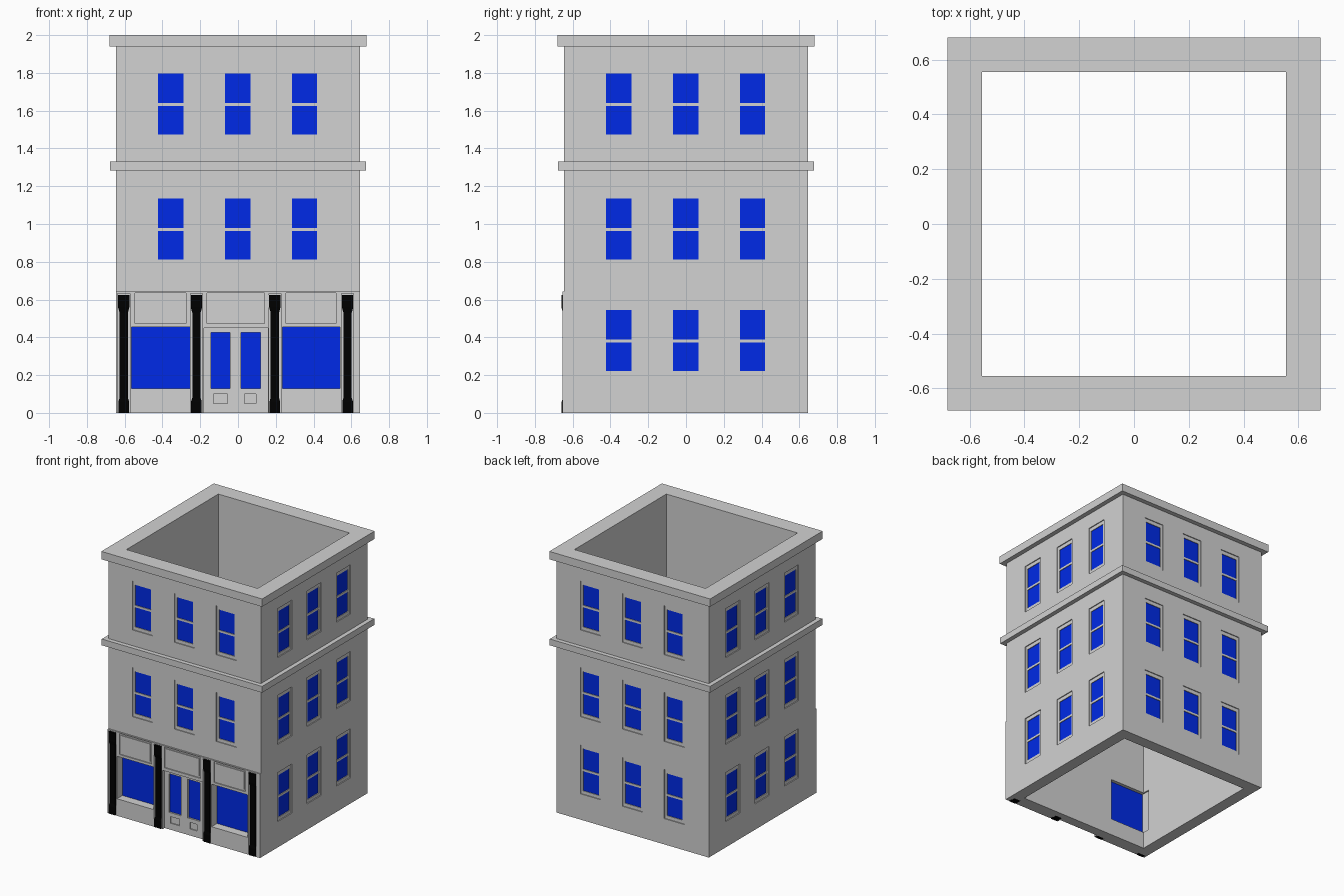
import bpy, bmesh
from mathutils import Matrix
from math import pi

if "Cube" in bpy.data.objects:
    bpy.data.objects.remove(bpy.data.objects["Cube"])


def material(name, rgb):
    m = bpy.data.materials.new(name)
    m.diffuse_color = (*rgb, 1)
    m.use_nodes = True
    m.node_tree.nodes["Principled BSDF"].inputs["Base Color"].default_value = m.diffuse_color
    return m


STONE = material("stone grey", (0.645, 0.645, 0.645))
GLASS = material("window blue", (0.0, 0.023, 0.8))
IRON = material("iron black", (0.0, 0.0, 0.0))


def add_box(bm, b, turn=0):
    """b = x0, x1, y0, y1, z0, z1; turn = quarter turns about z."""
    x0, x1, y0, y1, z0, z1 = b
    m = (Matrix.Rotation(turn * pi / 2, 4, 'Z')
         @ Matrix.Translation(((x0 + x1) / 2, (y0 + y1) / 2, (z0 + z1) / 2))
         @ Matrix.Diagonal((x1 - x0, y1 - y0, z1 - z0, 1)))
    bmesh.ops.create_cube(bm, size=1, matrix=m)


def finish(name, bm, mat):
    bmesh.ops.recalc_face_normals(bm, faces=bm.faces)
    me = bpy.data.meshes.new(name)
    bm.to_mesh(me)
    bm.free()
    ob = bpy.data.objects.new(name, me)
    bpy.context.collection.objects.link(ob)
    if mat:
        me.materials.append(mat)
    return ob


def boxes(name, items, mat):
    bm = bmesh.new()
    for b, turn in items:
        add_box(bm, b, turn)
    return finish(name, bm, mat)


def ring(name, outer, inner, z0, z1, mat):
    """Square tube, open at both ends."""
    bm = bmesh.new()
    loops = []
    for r, z in ((outer, z0), (outer, z1), (inner, z1), (inner, z0)):
        loops.append([bm.verts.new((sx * r, sy * r, z))
                      for sx, sy in ((-1, -1), (1, -1), (1, 1), (-1, 1))])
    for i in range(4):
        a, b = loops[i], loops[(i + 1) % 4]
        for j in range(4):
            k = (j + 1) % 4
            bm.faces.new((a[j], a[k], b[k], b[j]))
    return finish(name, bm, mat)


def cut(ob, items):
    """Cut boxes out of an object and throw the cutter away."""
    cutter = boxes("cutter", items, None)
    cutter.hide_render = True
    mod = ob.modifiers.new("cut", 'BOOLEAN')
    mod.operation = 'DIFFERENCE'
    mod.solver = 'EXACT'
    mod.object = cutter
    dg = bpy.context.evaluated_depsgraph_get()
    me = bpy.data.meshes.new_from_object(ob.evaluated_get(dg))
    ob.modifiers.clear()
    ob.data = me
    me.materials.clear()
    me.materials.append(STONE)
    bpy.data.objects.remove(cutter)


WALL, SHOP = -0.645, -0.655      # front planes of the wall and shop front

# Sash windows: shallow opening, then two deeper panes
openings, pane_cuts, panes = [], [], []
for turn in range(4):
    for z in (0.222, 0.812, 1.475):
        if turn == 0 and z < 0.5:
            continue
        for x in (-0.356, -0.002, 0.352):
            openings.append(((x - 0.085, x + 0.085, -0.7, -0.638, z - 0.025, z + 0.35), turn))
            for a, b in ((0, 0.15), (0.166, 0.322)):
                pane_cuts.append(((x - 0.067, x + 0.067, -0.7, -0.626, z + a, z + b), turn))
                panes.append(((x - 0.067, x + 0.067, -0.633, -0.625, z + a, z + b), turn))

# Shop front: bays, niches, transoms and doors
columns = (-0.605, -0.22, 0.195, 0.58)
transoms = ((-0.545, -0.275), (-0.165, 0.14), (0.255, 0.52))
bays = ((-0.565, -0.255), (0.235, 0.54))
doors = ((-0.142, -0.042), (0.016, 0.118))
shop_cuts = [((x - 0.032, x + 0.032, -0.7, -0.63, -0.1, 0.632), 0) for x in columns]
shop_cuts += [((a, b, -0.7, -0.647, 0.474, 0.634), 0) for a, b in transoms]
shop_cuts += [((bays[0][0], bays[0][1], -0.7, -0.5, 0.13, 0.455), 0),   # open through
              ((bays[1][0], bays[1][1], -0.7, -0.58, 0.13, 0.455), 0),
              ((-0.18, 0.16, -0.7, -0.63, -0.1, 0.45), 0)]
door_cuts = [((a, b, -0.7, -0.61, 0.13, 0.425), 0) for a, b in doors]
door_cuts += [((a, b, -0.7, -0.622, 0.05, 0.1), 0)
              for a, b in ((-0.13, -0.055), (0.035, 0.095))]

# Main walls
walls = ring("walls", -WALL, 0.555, 0, 1.96, STONE)
cut(walls, openings + shop_cuts)
cut(walls, pane_cuts + door_cuts)
shop = boxes("shop_front", [((-0.645, 0.645, SHOP, WALL, 0, 0.642), 0)], STONE)
cut(shop, shop_cuts)

# Glass
boxes("window_panes", panes, GLASS)
boxes("shop_glass", [((a, b, -0.589, -0.581, 0.13, 0.455), 0) for a, b in bays], GLASS)
boxes("door_glass", [((a, b, -0.617, -0.609, 0.13, 0.425), 0) for a, b in doors], GLASS)

# Raised panels over the bays and the line between the doors
boxes("transom_panels", [((a + 0.012, b - 0.012, -0.654, -0.64, 0.486, 0.622), 0)
                         for a, b in transoms], STONE)
boxes("door_divider", [((-0.015, -0.007, -0.633, -0.62, 0, 0.45), 0)], STONE)

# Iron columns: square profile lofted upward
profile = ((0.028, 0), (0.028, 0.06), (0.022, 0.08), (0.022, 0.53),
           (0.03, 0.56), (0.03, 0.625))
bm = bmesh.new()
for cx in columns:
    last = None
    for r, z in profile:
        loop = [bm.verts.new((cx + sx * r, -0.63 + sy * r, z))
                for sx, sy in ((-1, -1), (1, -1), (1, 1), (-1, 1))]
        if last:
            for j in range(4):
                k = (j + 1) % 4
                bm.faces.new((last[j], last[k], loop[k], loop[j]))
        else:
            bm.faces.new(loop[::-1])
        last = loop
    bm.faces.new(last)
finish("columns", bm, IRON)

# Belt course and cornice
ring("belt_course", 0.678, 0.63, 1.282, 1.33, STONE)
ring("cornice", 0.68, 0.555, 1.94, 2.0, STONE)
